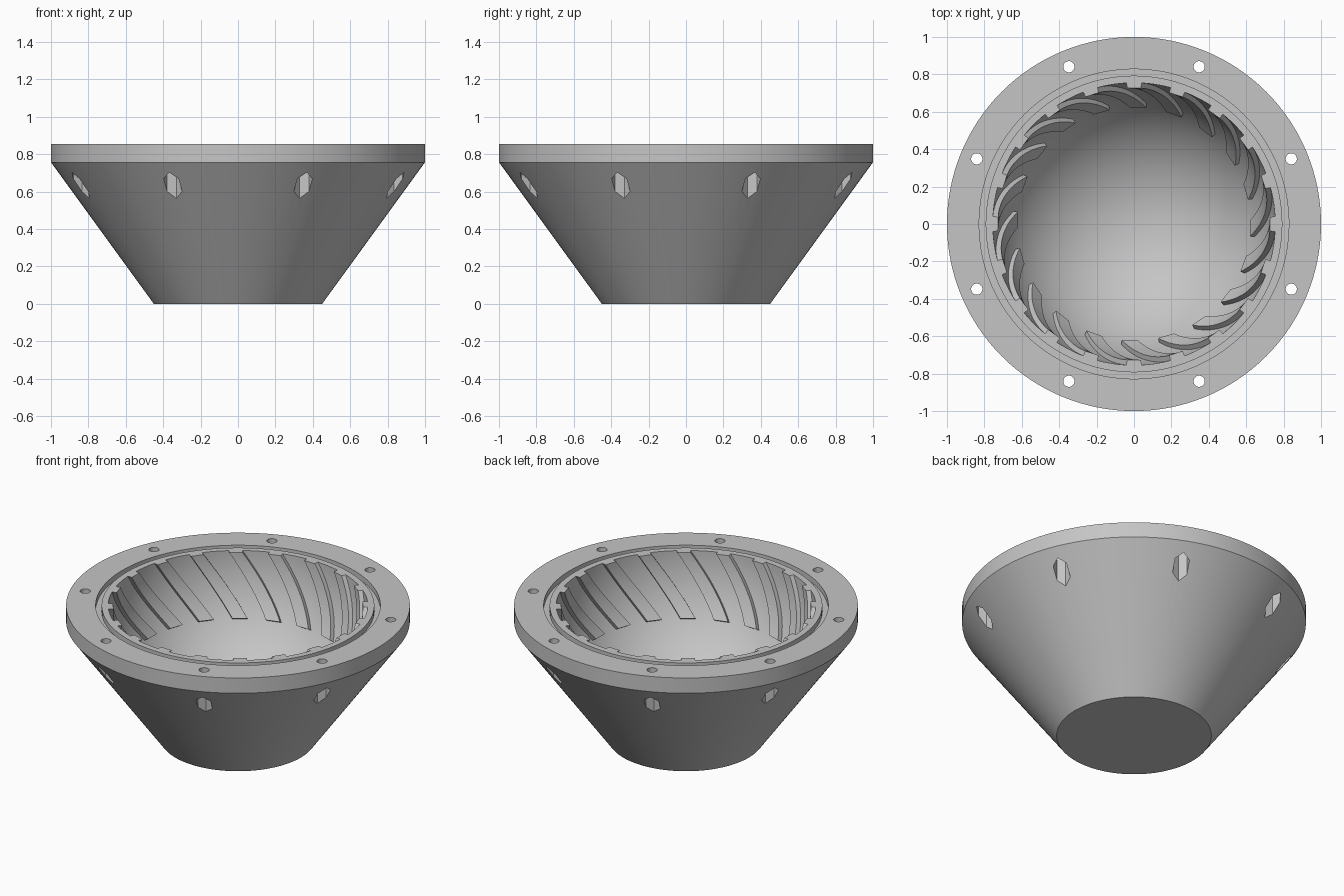
import bpy, bmesh, math
from math import sin, cos, radians, pi
from mathutils import Matrix

if "Cube" in bpy.data.objects:
    bpy.data.objects.remove(bpy.data.objects["Cube"], do_unlink=True)

TOP = 0.855          # height of the flange face
SHOULDER = 0.757     # where the cone meets the flange
BOWL_R = 0.755       # radius of the hemispherical cavity
RIB_R = 0.727        # radius of the rib crests
BOLT_R = 0.91        # bolt circle
BOLTS, RIBS, SEGS = 8, 20, 128

grey = bpy.data.materials.new("plain grey")
grey.use_nodes = True
colour = (0.56, 0.56, 0.56, 1)
grey.diffuse_color = colour
grey.node_tree.nodes["Principled BSDF"].inputs["Base Color"].default_value = colour


def make_object(name, bm):
    bmesh.ops.recalc_face_normals(bm, faces=bm.faces)
    mesh = bpy.data.meshes.new(name)
    bm.to_mesh(mesh)
    bm.free()
    mesh.materials.append(grey)
    obj = bpy.data.objects.new(name, mesh)
    bpy.context.collection.objects.link(obj)
    return obj


def activate(obj):
    bpy.ops.object.select_all(action='DESELECT')
    obj.select_set(True)
    bpy.context.view_layer.objects.active = obj


def lathe(name, profile):
    bm = bmesh.new()
    verts = [bm.verts.new((r, 0, z)) for r, z in profile]
    edges = [bm.edges.new(pair) for pair in zip(verts, verts[1:])]
    bmesh.ops.spin(bm, geom=verts + edges, axis=(0, 0, 1), cent=(0, 0, 0),
                   angle=2 * pi, steps=SEGS, use_duplicate=False)
    bmesh.ops.remove_doubles(bm, verts=bm.verts, dist=1e-4)
    return make_object(name, bm)


def bolt_cutter(name, sides, radius, z0, z1):
    # one vertical prism per bolt position, a corner pointing outwards
    bm = bmesh.new()
    for i in range(BOLTS):
        turn = Matrix.Rotation(2 * pi * (i + 0.5) / BOLTS, 4, 'Z')
        shift = Matrix.Translation((BOLT_R, 0, (z0 + z1) / 2))
        spin = Matrix.Rotation(pi / 2, 4, 'Z')
        bmesh.ops.create_cone(bm, cap_ends=True, segments=sides, radius1=radius,
                              radius2=radius, depth=z1 - z0, matrix=turn @ shift @ spin)
    obj = make_object(name, bm)
    obj.hide_render = True
    return obj


# Body: cone, flange, seal groove and spherical cavity in one profile
profile = [(0, 0), (0.45, 0), (1, SHOULDER), (1, TOP), (0.828, TOP),
           (0.828, TOP - 0.035), (0.793, TOP - 0.035), (0.793, TOP)]
ARC = 40
profile += [(BOWL_R * cos(pi / 2 * i / ARC), TOP - BOWL_R * sin(pi / 2 * i / ARC))
            for i in range(ARC)]
profile.append((0, TOP - BOWL_R))
body = lathe("mould_body", profile)

# Bolt holes through the flange and hexagonal nut pockets from below
cutters = [bolt_cutter("nut_pocket_cutter", 6, 0.05, 0.4, 0.76),
           bolt_cutter("bolt_hole_cutter", 24, 0.03, 0.5, TOP + 0.1)]
activate(body)
for cutter in cutters:
    mod = body.modifiers.new(cutter.name, 'BOOLEAN')
    mod.operation = 'DIFFERENCE'
    mod.solver = 'EXACT'
    mod.object = cutter
    bpy.ops.object.modifier_apply(modifier=mod.name)
for cutter in cutters:
    bpy.data.objects.remove(cutter, do_unlink=True)
bpy.ops.object.shade_smooth_by_angle(angle=radians(25))

# Ribs: slanted bands running down the cavity wall
STEPS = 16
DROP, SWEEP = radians(31), radians(20)
bm = bmesh.new()
for k in range(RIBS):
    start = 2 * pi * k / RIBS
    rings = []
    for s in range(STEPS + 1):
        t = s / STEPS
        down = DROP * t
        half = radians(3 + t)
        ring = []
        for radius, side in ((BOWL_R + 0.008, -1), (BOWL_R + 0.008, 1),
                             (RIB_R, 1), (RIB_R, -1)):
            a = start - SWEEP * t + side * half
            ring.append(bm.verts.new((radius * cos(down) * cos(a),
                                      radius * cos(down) * sin(a),
                                      TOP - radius * sin(down))))
        rings.append(ring)
    for upper, lower in zip(rings, rings[1:]):
        for j in range(4):
            n = (j + 1) % 4
            bm.faces.new((upper[j], upper[n], lower[n], lower[j]))
    bm.faces.new(rings[0])
    bm.faces.new(rings[-1])
ribs = make_object("cavity_ribs", bm)
activate(ribs)
bpy.ops.object.shade_smooth_by_angle(angle=radians(30))
